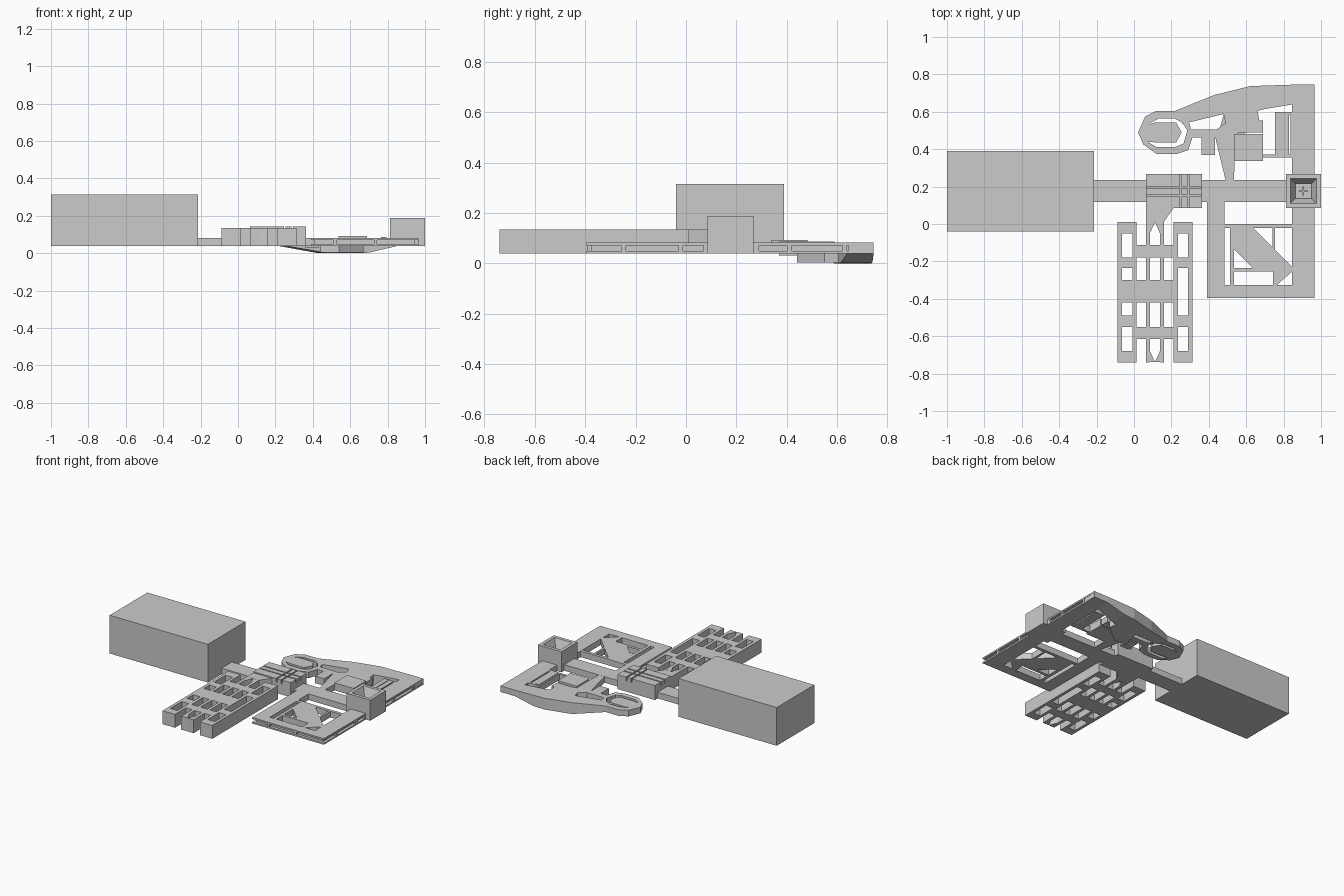
import bpy, bmesh

def plate(name, loops, z0, z1):
    """Filled outline with optional holes, extruded from z0 to z1."""
    cu = bpy.data.curves.new(name, 'CURVE')
    cu.dimensions = '2D'
    cu.fill_mode = 'BOTH'
    cu.extrude = (z1 - z0) / 2
    for pts in loops:
        s = cu.splines.new('POLY')
        s.points.add(len(pts) - 1)
        for p, (x, y) in zip(s.points, pts):
            p.co = (x, y, 0, 1)
        s.use_cyclic_u = True
    tmp = bpy.data.objects.new(name + "_curve", cu)
    bpy.context.collection.objects.link(tmp)
    bpy.context.view_layer.update()
    me = bpy.data.meshes.new_from_object(tmp.evaluated_get(bpy.context.evaluated_depsgraph_get()))
    bpy.data.objects.remove(tmp)
    for v in me.vertices:
        v.co.z += (z0 + z1) / 2
    bm = bmesh.new()
    bm.from_mesh(me)
    bmesh.ops.remove_doubles(bm, verts=bm.verts, dist=1e-5)
    bmesh.ops.recalc_face_normals(bm, faces=bm.faces)
    for f in bm.faces:
        f.smooth = False
    return finish(name, bm)

def finish(name, bm):
    me = bpy.data.meshes.new(name)
    bm.to_mesh(me)
    bm.free()
    ob = bpy.data.objects.new(name, me)
    bpy.context.collection.objects.link(ob)
    return ob

def rect(x0, x1, y0, y1):
    return [(x0, y0), (x1, y0), (x1, y1), (x0, y1)]

def box(name, x0, x1, y0, y1, z0, z1):
    return prism(name, rect(x0, x1, y0, y1), [z0] * 4, z1)

def prism(name, pts, bottoms, top):
    """Straight-sided solid whose underside height varies per corner."""
    bm = bmesh.new()
    lo = [bm.verts.new((x, y, z)) for (x, y), z in zip(pts, bottoms)]
    hi = [bm.verts.new((x, y, top)) for x, y in pts]
    bm.faces.new(lo[::-1])
    bm.faces.new(hi)
    n = len(pts)
    for i in range(n):
        j = (i + 1) % n
        bm.faces.new((lo[i], lo[j], hi[j], hi[i]))
    bmesh.ops.recalc_face_normals(bm, faces=bm.faces)
    return finish(name, bm)

B, T = 0.038, 0.082   # underside and top of the flat plates

# Large block and the central rail
box("large_block", -1, -0.213, -0.04, 0.39, B, 0.315)
box("rail", -0.213, 0.82, 0.117, 0.235, B, T)

# Clamp on the rail: base with raised pads separated by grooves
box("clamp_base", 0.063, 0.363, 0.085, 0.267, B, 0.115)
for x0, x1 in ((0.063, 0.245), (0.254, 0.285), (0.294, 0.363)):
    for y0, y1 in ((0.085, 0.148), (0.157, 0.192), (0.201, 0.267)):
        box("clamp_pad", x0, x1, y0, y1, 0.115, 0.143)
plate("clamp_neck", [[(0.063, 0.085), (0.063, 0.012), (0.16, 0.012), (0.212, 0.085)]], B, 0.135)

# Grating: two outer strips, a pronged centre strip and cross bars
Z = 0.135
left = [(-0.18, -0.05), (-0.30, -0.235), (-0.49, -0.42), (-0.68, -0.55)]
right = [(-0.18, -0.05), (-0.49, -0.235), (-0.68, -0.55)]
for side, x, holes in (("left", -0.087, left), ("right", 0.212, right)):
    hx = x + 0.022
    plate(side + "_grating_strip", [rect(x, x + 0.1, -0.74, 0.012)] +
          [rect(hx, hx + 0.056, a, b) for a, b in holes], B, Z)
bars = [(-0.18, -0.112), (-0.42, -0.30), (-0.615, -0.55)]
for a, b in bars:
    box("grating_bar", 0.013, 0.212, a, b, B, Z)
for x0, x1, tip in ((0.063, 0.085, 0.112), (0.161, 0.139, 0.112)):
    plate("grating_prong", [[(x0, -0.74), (tip, -0.738), (x1, -0.68), (x1, -0.05),
                             (tip, 0.01), (x0, 0.012)]], B, Z)

# Socket with stepped, funnel-shaped recess
sock = box("socket", 0.812, 1, 0.085, 0.267, B, 0.187)
bm = bmesh.new()
bm.from_mesh(sock.data)
bm.faces.ensure_lookup_table()
top = max(bm.faces, key=lambda f: f.calc_center_median().z)
for inset, drop in ((0.034, 0), (0.036, 0.06), (0.003, 0.03)):
    bmesh.ops.inset_region(bm, faces=[top], thickness=inset)
    for v in top.verts:
        v.co.z -= drop
bm.to_mesh(sock.data)
bm.free()
box("socket_cross_x", 0.882, 0.93, 0.172, 0.18, 0.09, 0.12)
box("socket_cross_y", 0.902, 0.91, 0.152, 0.2, 0.09, 0.12)

# Frame legs as stacked layers, the middle one set back to leave an edge groove
for z0, z1, d in ((B, 0.049, 0), (0.049, 0.071, 0.02), (0.071, T, 0)):
    plate("frame_spine", [rect(0.845, 0.965 - d, -0.395 + d, 0.745)], z0, z1)
    plate("frame_corner", [[(0.39 + d, 0.12), (0.39 + d, -0.395 + d), (0.85, -0.395 + d),
                            (0.85, -0.325), (0.483, -0.325), (0.483, 0.12)]], z0, z1)
for y0, y1 in ((-0.38, -0.25), (0.07, 0.085), (0.265, 0.29), (0.645, 0.745)):
    box("groove_stop", 0.94, 0.964, y0 if y0 > 0 else -0.256, y1 if y0 > 0 else -0.238, 0.049, 0.071)
for y in (-0.02, 0.41, 0.63):
    box("groove_peg", 0.94, 0.964, y - 0.009, y + 0.009, 0.049, 0.071)
for x in (0.52, 0.735):
    box("groove_peg", x - 0.009, x + 0.009, -0.394, -0.37, 0.049, 0.071)

# Arrow-shaped bracing inside the frame
box("brace_top", 0.48, 0.85, -0.022, 0, B, T)
box("brace_post", 0.512, 0.535, -0.33, -0.02, B, T)
box("brace_tie", 0.74, 0.755, -0.15, -0.02, B, T)
plate("brace_arrow", [[(0.53, -0.02), (0.636, -0.02), (0.85, -0.235), (0.85, -0.25),
                       (0.76, -0.33), (0.742, -0.33), (0.742, -0.255), (0.53, -0.255),
                       (0.53, -0.235), (0.636, -0.235), (0.53, -0.13)]], B, T)

# Finger ring with a centre pad
outer = [(0.022, 0.49), (0.06, 0.575), (0.12, 0.605), (0.225, 0.605), (0.29, 0.56), (0.315, 0.47),
         (0.29, 0.395), (0.23, 0.375), (0.12, 0.375), (0.05, 0.425)]
inner = [(0.068, 0.49), (0.088, 0.54), (0.13, 0.563), (0.22, 0.563), (0.26, 0.54), (0.285, 0.5),
         (0.265, 0.43), (0.22, 0.412), (0.12, 0.412), (0.08, 0.435)]
plate("ring", [outer, inner], B, T)
plate("ring_pad", [[(0.066, 0.485), (0.08, 0.53), (0.11, 0.543), (0.225, 0.543), (0.255, 0.49),
                    (0.225, 0.435), (0.12, 0.435), (0.08, 0.44)]], B, T)

# Curved arm, bulging downward in the middle
arm = [((0.22, 0.605), (0.26, 0.535), B), ((0.43, 0.69), (0.48, 0.588), 0),
       ((0.62, 0.737), (0.66, 0.605), 0), ((0.70, 0.74), (0.70, 0.615), 0.003),
       ((0.85, 0.745), (0.85, 0.64), B)]
bm = bmesh.new()
rings = [[bm.verts.new((*p, z)) for p, z in ((a, z), (b, z), (b, T), (a, T))] for a, b, z in arm]
bm.faces.new(rings[0])
bm.faces.new(rings[-1])
for r, s in zip(rings, rings[1:]):
    for i in range(4):
        j = (i + 1) % 4
        bm.faces.new((r[i], r[j], s[j], s[i]))
bmesh.ops.recalc_face_normals(bm, faces=bm.faces)
finish("curved_arm", bm)

# Branch from the arm back to the ring and the rail
plate("branch", [[(0.30, 0.505), (0.44, 0.505), (0.49, 0.54), (0.478, 0.59), (0.66, 0.61),
                  (0.67, 0.553), (0.69, 0.553), (0.69, 0.49), (0.56, 0.49), (0.54, 0.47),
                  (0.535, 0.232), (0.49, 0.232), (0.435, 0.462), (0.31, 0.462)]], B, T)
prism("branch_underside", [(0.44, 0.44), (0.54, 0.44), (0.67, 0.55), (0.66, 0.605), (0.48, 0.589)],
      [0.003] * 5, B)
box("catch", 0.36, 0.432, 0.37, 0.465, 0.03, T)
box("slider_block", 0.537, 0.69, 0.337, 0.482, B, 0.093)

# Latch beside the frame spine
plate("latch", [[(0.69, 0.355), (0.845, 0.355), (0.845, 0.6), (0.755, 0.6), (0.755, 0.372), (0.69, 0.372)],
                rect(0.828, 0.838, 0.375, 0.585)], B, T)
box("latch_rib", 0.765, 0.795, 0.372, 0.59, T, T + 0.004)
